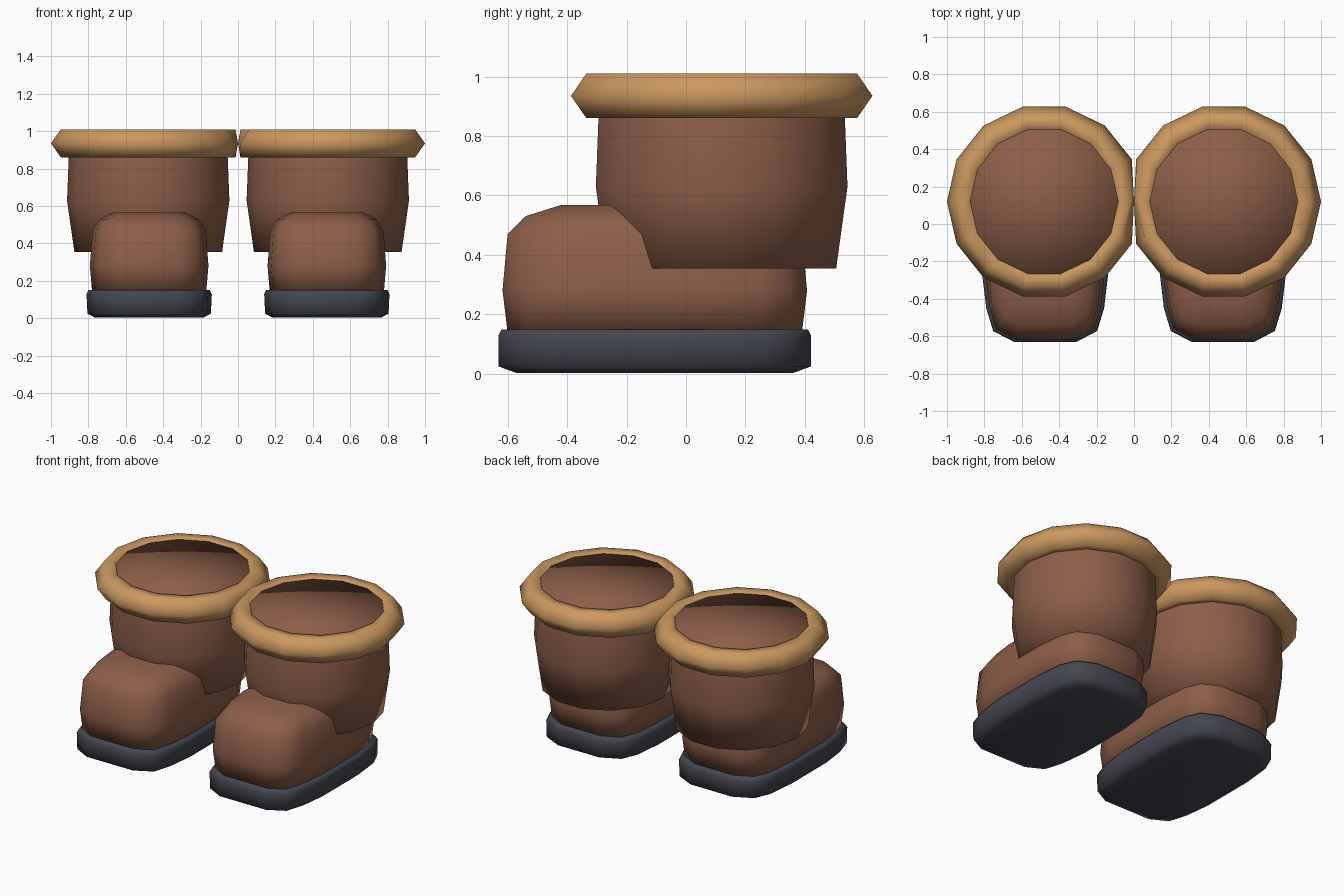
import bpy, bmesh, math

if "Cube" in bpy.data.objects:
    bpy.data.objects.remove(bpy.data.objects["Cube"])


def material(name, rgb):
    m = bpy.data.materials.new(name)
    m.diffuse_color = (*rgb, 1)
    m.use_nodes = True
    m.node_tree.nodes["Principled BSDF"].inputs["Base Color"].default_value = m.diffuse_color
    return m


BROWN = material("brown leather", (0.265, 0.112, 0.065))
TAN = material("tan trim", (0.60, 0.315, 0.115))
DARK = material("dark rubber", (0.058, 0.061, 0.08))


def loft(name, rings, mat, closed=False):
    """Skin a stack of rings; fan-cap the ends, or close the stack into a loop."""
    bm = bmesh.new()
    loops = [[bm.verts.new((max(x, 0), y, z)) for x, y, z in r] for r in rings]
    n = len(loops[0])
    pairs = list(zip(loops, loops[1:]))
    if closed:
        pairs.append((loops[-1], loops[0]))
    else:
        for loop in (loops[0], loops[-1]):
            co = sum((v.co for v in loop[1:]), loop[0].co.copy()) / n
            mid = bm.verts.new(co)
            for i in range(n):
                bm.faces.new((loop[i], loop[(i + 1) % n], mid))
    for a, b in pairs:
        for i in range(n):
            j = (i + 1) % n
            bm.faces.new((a[i], a[j], b[j], b[i]))
    bmesh.ops.recalc_face_normals(bm, faces=bm.faces)
    for f in bm.faces:
        f.smooth = True
    mesh = bpy.data.meshes.new(name)
    bm.to_mesh(mesh)
    bm.free()
    mesh.materials.append(mat)
    ob = bpy.data.objects.new(name, mesh)
    bpy.context.collection.objects.link(ob)
    # second boot of the pair
    mod = ob.modifiers.new("pair", 'MIRROR')
    mod.use_mirror_merge = False
    return ob


def round_ring(r, z, n=14):
    return [(0.48 + r * math.cos(2 * math.pi * i / n),
             0.12 + r * math.sin(2 * math.pi * i / n), z) for i in range(n)]


# half of the foot plan: (width fraction, front-to-back fraction)
PLAN = [(0.5, 0), (0.83, 0.055), (0.94, 0.17), (1, 0.33),
        (1, 0.67), (0.94, 0.85), (0.81, 0.945), (0.45, 1)]


def foot_ring(z, w, front, back):
    plan = PLAN + [(-u, v) for u, v in reversed(PLAN)]
    return [(0.475 + u * w, front + v * (back - front), z) for u, v in plan]


# rubber sole with a rounded lower edge
loft("sole", [foot_ring(*p) for p in (
    (0.003, 0.29, -0.57, 0.36), (0.025, 0.33, -0.63, 0.42),
    (0.13, 0.335, -0.63, 0.42), (0.15, 0.325, -0.62, 0.41))], DARK)

# rounded foot
loft("foot", [foot_ring(*p) for p in (
    (0.14, 0.305, -0.60, 0.39), (0.28, 0.317, -0.617, 0.407),
    (0.47, 0.303, -0.60, 0.39), (0.53, 0.265, -0.54, 0.34),
    (0.568, 0.19, -0.42, 0.25))], BROWN)

# bulging shaft, filled just below the rim
loft("shaft", [round_ring(r, z) for r, z in (
    (0.395, 0.355), (0.434, 0.63), (0.425, 0.86), (0.402, 1.003))], BROWN)

# thick cuff around the top of the shaft
loft("cuff", [round_ring(r, z) for r, z in (
    (0.52, 0.935), (0.467, 1.01), (0.40, 1.01),
    (0.36, 0.935), (0.40, 0.86), (0.467, 0.86))], TAN, closed=True)
